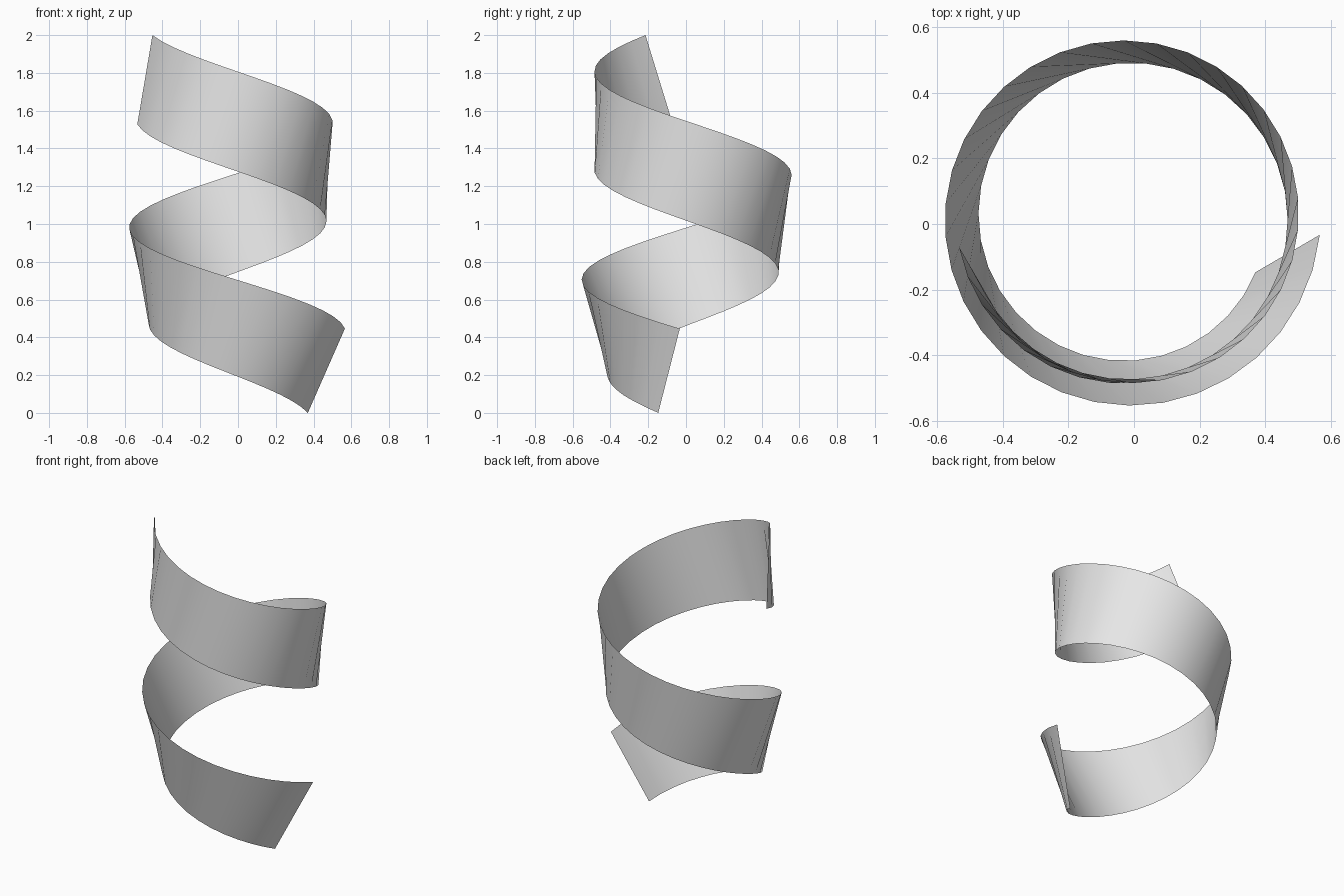
import bpy, bmesh
from math import sin, cos, radians
from mathutils import Vector

cube = bpy.data.objects.get("Cube")
if cube:
    bpy.data.objects.remove(cube, do_unlink=True)

# Ribbon dimensions
SEGMENTS = 48
CENTRE = Vector((-0.02, 0.02, 0))
RADIUS, WIDTH = 0.5, 0.5
ANGLE_START, ANGLE_END = radians(-12.7), radians(-521.1)
Z_START, Z_END = 0.223, 1.764
TILT_START, TILT_END = radians(19.4), radians(-3.3)   # outward lean of the top edge
PITCH = radians(19.1)                                 # climb of the helix


def mix(a, b, t):
    return a + (b - a) * t


# Sweep a straight cross-section along the helix, twisting it on the way
bm = bmesh.new()
previous = None
for i in range(SEGMENTS + 1):
    t = i / SEGMENTS
    angle = mix(ANGLE_START, ANGLE_END, t)
    tilt = mix(TILT_START, TILT_END, t)
    radial = Vector((cos(angle), sin(angle), 0))
    tangent = Vector((-sin(angle), cos(angle), 0))
    binormal = tangent * sin(PITCH) + Vector((0, 0, cos(PITCH)))
    across = (radial * sin(tilt) + binormal * cos(tilt)) * WIDTH / 2
    middle = CENTRE + radial * RADIUS + Vector((0, 0, mix(Z_START, Z_END, t)))
    pair = bm.verts.new(middle - across), bm.verts.new(middle + across)
    if previous:
        bm.faces.new((pair[0], previous[0], previous[1], pair[1]))
    previous = pair

mesh = bpy.data.meshes.new("spiral_ribbon")
bm.to_mesh(mesh)
bm.free()
mesh.shade_smooth()
ribbon = bpy.data.objects.new("spiral_ribbon", mesh)
bpy.context.collection.objects.link(ribbon)

# Plain light grey
grey = bpy.data.materials.new("light_grey")
grey.use_nodes = True
colour = (0.8, 0.8, 0.8, 1)
grey.diffuse_color = colour
grey.node_tree.nodes["Principled BSDF"].inputs["Base Color"].default_value = colour
mesh.materials.append(grey)
